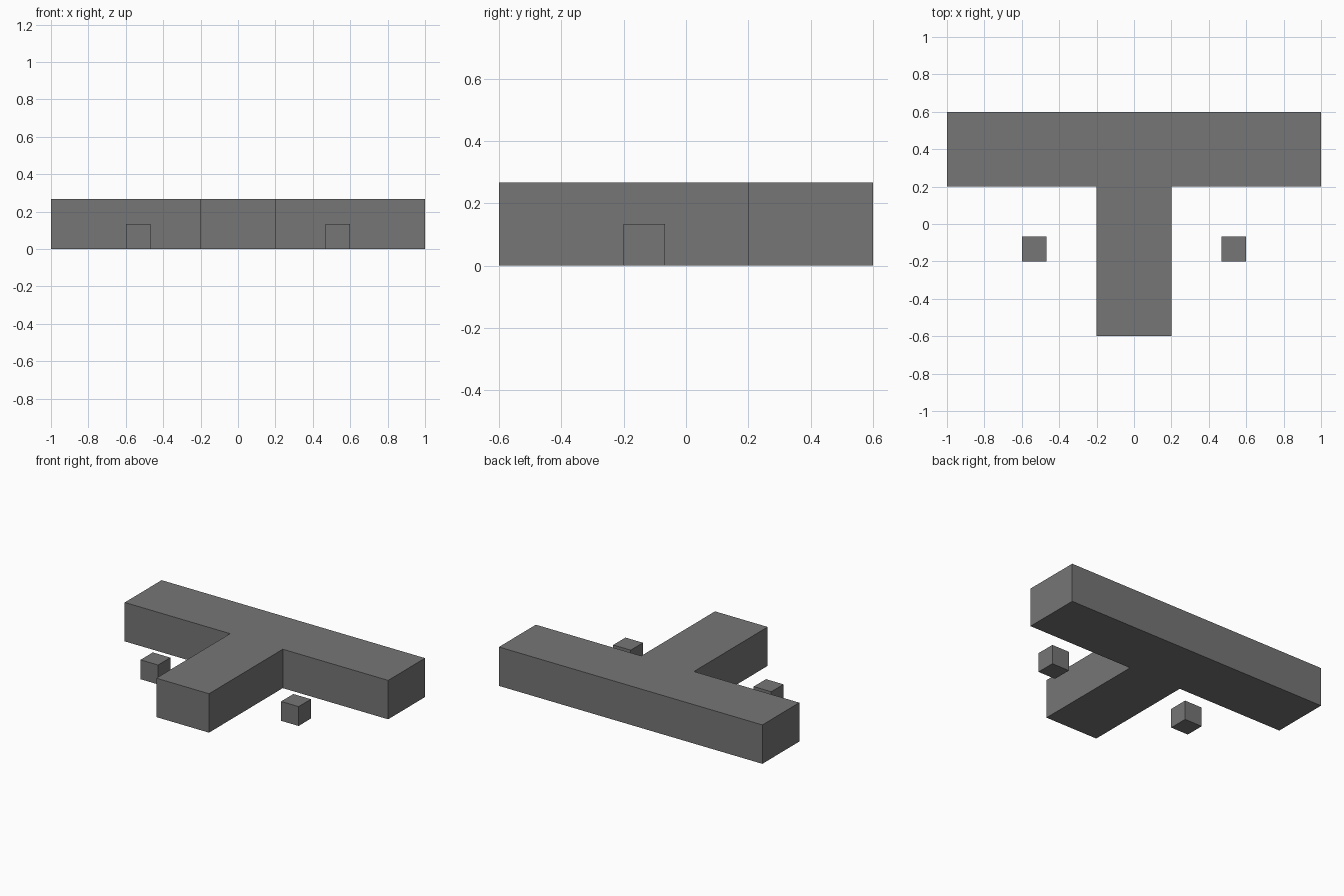
import bpy
import bmesh

cube = bpy.data.objects.get("Cube")
if cube:
    bpy.data.objects.remove(cube, do_unlink=True)

grey = bpy.data.materials.new("dark_grey")
grey.use_nodes = True
colour = (0.18, 0.18, 0.18, 1)
grey.diffuse_color = colour
grey.node_tree.nodes["Principled BSDF"].inputs["Base Color"].default_value = colour


def prism(name, outline, height):
    """Extrude a flat outline upward from the ground."""
    bm = bmesh.new()
    base = bm.faces.new([bm.verts.new((x, y, 0)) for x, y in outline])
    top = bmesh.ops.extrude_face_region(bm, geom=[base], use_keep_orig=True)
    verts = [v for v in top["geom"] if isinstance(v, bmesh.types.BMVert)]
    bmesh.ops.translate(bm, verts=verts, vec=(0, 0, height))
    bmesh.ops.recalc_face_normals(bm, faces=bm.faces)
    mesh = bpy.data.meshes.new(name)
    bm.to_mesh(mesh)
    bm.free()
    mesh.materials.append(grey)
    obj = bpy.data.objects.new(name, mesh)
    bpy.context.collection.objects.link(obj)
    return obj


# T-shaped block: crossbar at the back, stem toward the front
half = [(0.2, -0.6), (0.2, 0.2), (1, 0.2), (1, 0.6)]
prism("t_block", half + [(-x, y) for x, y in reversed(half)], 0.267)

# Small loose cubes either side of the stem
size = 0.133
for side, sign in (("left", 1), ("right", -1)):
    inner, outer = sign * (0.6 - size), sign * 0.6
    front, back = -0.2, -0.2 + size
    prism(side + "_small_cube",
          [(inner, front), (outer, front), (outer, back), (inner, back)], size)
